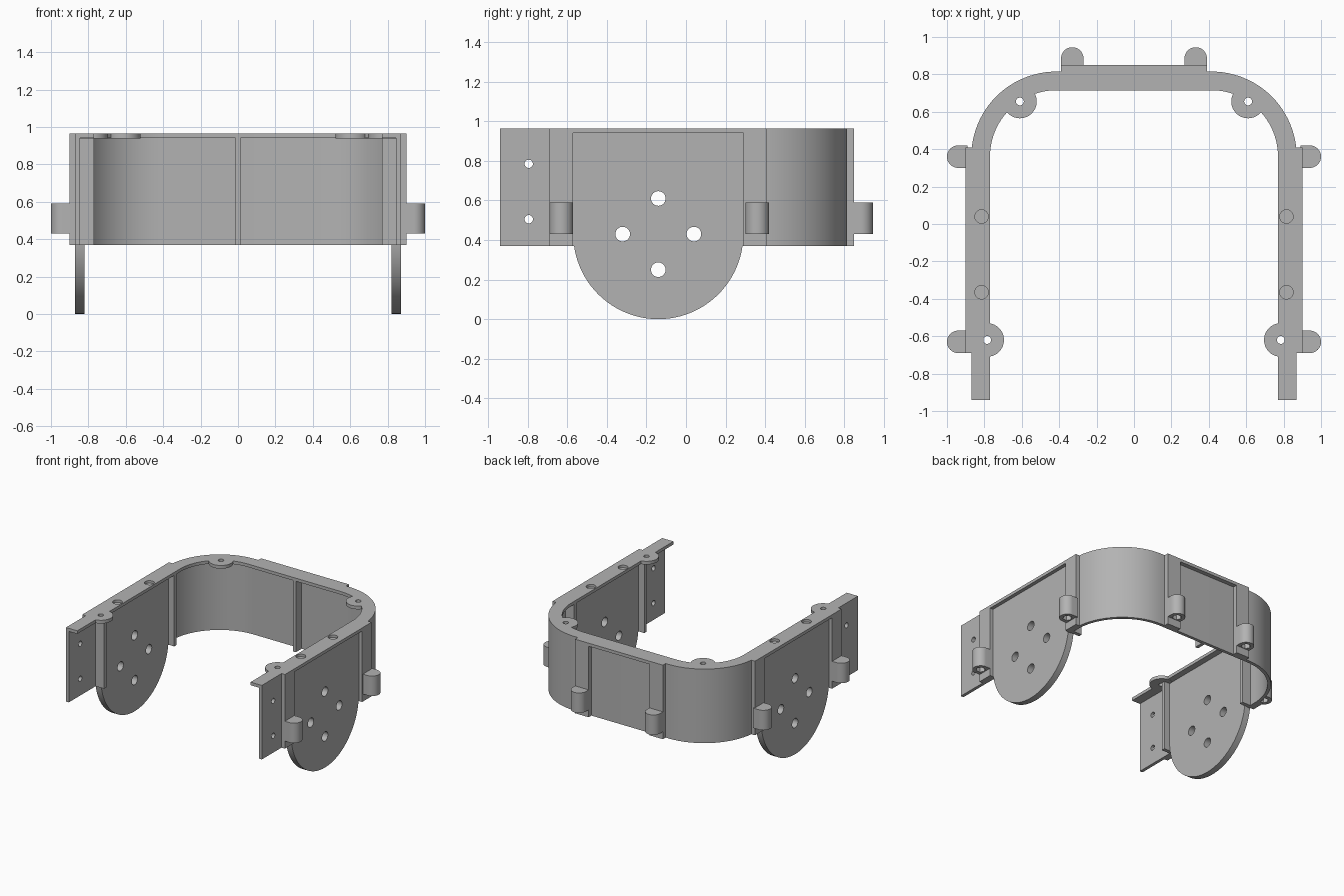
import bpy
import bmesh
from math import cos, sin, pi, radians

cube = bpy.data.objects.get("Cube")
if cube:
    bpy.data.objects.remove(cube, do_unlink=True)

GREY = bpy.data.materials.new("matte_grey")
GREY.use_nodes = True
TONE = (0.45, 0.45, 0.45, 1)
GREY.diffuse_color = TONE
GREY.node_tree.nodes["Principled BSDF"].inputs["Base Color"].default_value = TONE

# Main heights and the corner bend shared by wall and rim
BASE, RIM, TOP = 0.37, 0.94, 0.965
BEND = (0.415, 0.36)
OUTER = 0.455
FRONT = -0.94


def arc(c, r, start, end, n=24):
    return [(c[0] + r * cos(radians(start + (end - start) * i / n)),
             c[1] + r * sin(radians(start + (end - start) * i / n))) for i in range(n + 1)]


def circle(c, r, n=32):
    return arc(c, r, 0, 360, n)[:-1]


def rect(a0, a1, b0, b1):
    return [(a0, b0), (a1, b0), (a1, b1), (a0, b1)]


def arch(r):
    half = [(BEND[0] + r, FRONT)] + arc(BEND, r, 0, 90)
    return half + [(-x, y) for x, y in reversed(half)]


def band(inner):
    return arch(OUTER) + arch(inner)[::-1]


def prism(name, outlines, axis, lo, hi, mirror=False):
    """Extrude flat outlines along z or x, optionally mirrored across x."""
    bm = bmesh.new()
    for side in ((1, -1) if mirror else (1,)):
        for pts in outlines:
            rings = []
            for h in (lo, hi):
                co = [(a, b, h) if axis == "z" else (h, a, b) for a, b in pts]
                rings.append([bm.verts.new((side * x, y, z)) for x, y, z in co])
            low, high = rings
            bm.faces.new(low[::-1])
            bm.faces.new(high)
            for i in range(len(pts)):
                j = (i + 1) % len(pts)
                bm.faces.new((low[i], low[j], high[j], high[i]))
    bmesh.ops.recalc_face_normals(bm, faces=bm.faces)
    mesh = bpy.data.meshes.new(name)
    bm.to_mesh(mesh)
    bm.free()
    mesh.materials.append(GREY)
    obj = bpy.data.objects.new(name, mesh)
    bpy.context.collection.objects.link(obj)
    return obj


def combine(obj, others, operation):
    for other in others:
        mod = obj.modifiers.new(operation.lower(), "BOOLEAN")
        mod.operation = operation
        mod.solver = "EXACT"
        mod.object = other
    bpy.context.view_layer.update()
    graph = bpy.context.evaluated_depsgraph_get()
    mesh = bpy.data.meshes.new_from_object(obj.evaluated_get(graph))
    obj.modifiers.clear()
    obj.data = mesh


# Thin wall bent around the back corners
wall = prism("bent_wall", [band(OUTER - 0.025)], "z", BASE, RIM)

# Hanging side plates with round lower ends
DISC = (-0.14, 0.43)
disc_shape = [(-0.57, RIM)] + arc(DISC, 0.43, 180, 360, 48) + [(0.29, RIM)]
discs = prism("side_plates", [disc_shape], "x", 0.82, 0.871, True)

# Top rim with outer lips and round screw bosses
rim = prism("top_rim", [band(OUTER - 0.1)], "z", RIM, TOP)
lips = prism("side_lips", [rect(0.85, 0.9, -0.69, 0.41)], "z", RIM, TOP, True)
back_lip = prism("back_lip", [rect(-0.39, 0.39, 0.8, 0.85)], "z", RIM, TOP)
BOSSES = [(0.61, 0.655), (0.785, -0.62)]
bosses = prism("bosses", [circle(c, 0.09) for c in BOSSES], "z", RIM - 0.001, TOP, True)
combine(rim, [lips, back_lip, bosses], "UNION")

# Outer pads that carry the lugs
side_pads = prism("side_pads", [rect(0.86, 0.9, -0.69, -0.57), rect(0.86, 0.9, 0.29, 0.41)],
                  "z", BASE, RIM, True)
back_pads = prism("back_pads", [rect(0.27, 0.39, 0.805, 0.85)], "z", BASE, RIM, True)

# Rounded lugs
lug_shapes = [[(0.89, y - 0.06)] + arc((0.94, y), 0.06, -90, 90) + [(0.89, y + 0.06)]
              for y in (-0.63, 0.36)]
lug_shapes.append([(0.39, 0.84)] + arc((0.33, 0.885), 0.06, 0, 180) + [(0.27, 0.84)])
lugs = prism("lugs", lug_shapes, "z", 0.43, 0.59, True)

# Inner stiffening ribs
side_ribs = prism("side_ribs", [rect(0.77, 0.85, -0.6, -0.57), rect(0.77, 0.85, 0.29, 0.32)],
                  "z", BASE, RIM, True)
back_rib = prism("back_rib", [rect(-0.013, 0.013, 0.715, 0.8)], "z", BASE, RIM)

# Cutters for every hole
plate_holes = [circle((DISC[0] + 0.18 * cos(k * pi / 2), DISC[1] + 0.18 * sin(k * pi / 2)), 0.037)
               for k in range(4)]
end_holes = [circle((-0.795, z), 0.021, 24) for z in (0.505, 0.785)]
side_cut = prism("side_hole_cutter", plate_holes + end_holes, "x", 0.7, 1.1, True)
screw_cut = prism("screw_hole_cutter", [circle(c, 0.021, 24) for c in BOSSES], "z", 0.9, 1.0, True)
socket_cut = prism("socket_cutter", [circle((0.815, y), 0.036) for y in (0.04, -0.365)],
                   "z", 0.945, 1.0, True)
nut_cut = prism("nut_cutter", [circle(c, 0.035, 6) for c in
                               ((0.94, -0.63), (0.94, 0.36), (0.33, 0.885))], "z", 0.4, 0.54, True)

combine(wall, [side_cut], "DIFFERENCE")
combine(discs, [side_cut], "DIFFERENCE")
combine(rim, [screw_cut, socket_cut], "DIFFERENCE")
combine(lugs, [nut_cut], "DIFFERENCE")

for helper in (lips, back_lip, bosses, side_cut, screw_cut, socket_cut, nut_cut):
    bpy.data.objects.remove(helper, do_unlink=True)

# Smooth curves, crisp corners
for obj in (wall, discs, rim, side_pads, back_pads, lugs, side_ribs, back_rib):
    obj.data.shade_smooth()
    obj.data.set_sharp_from_angle(angle=radians(30))
